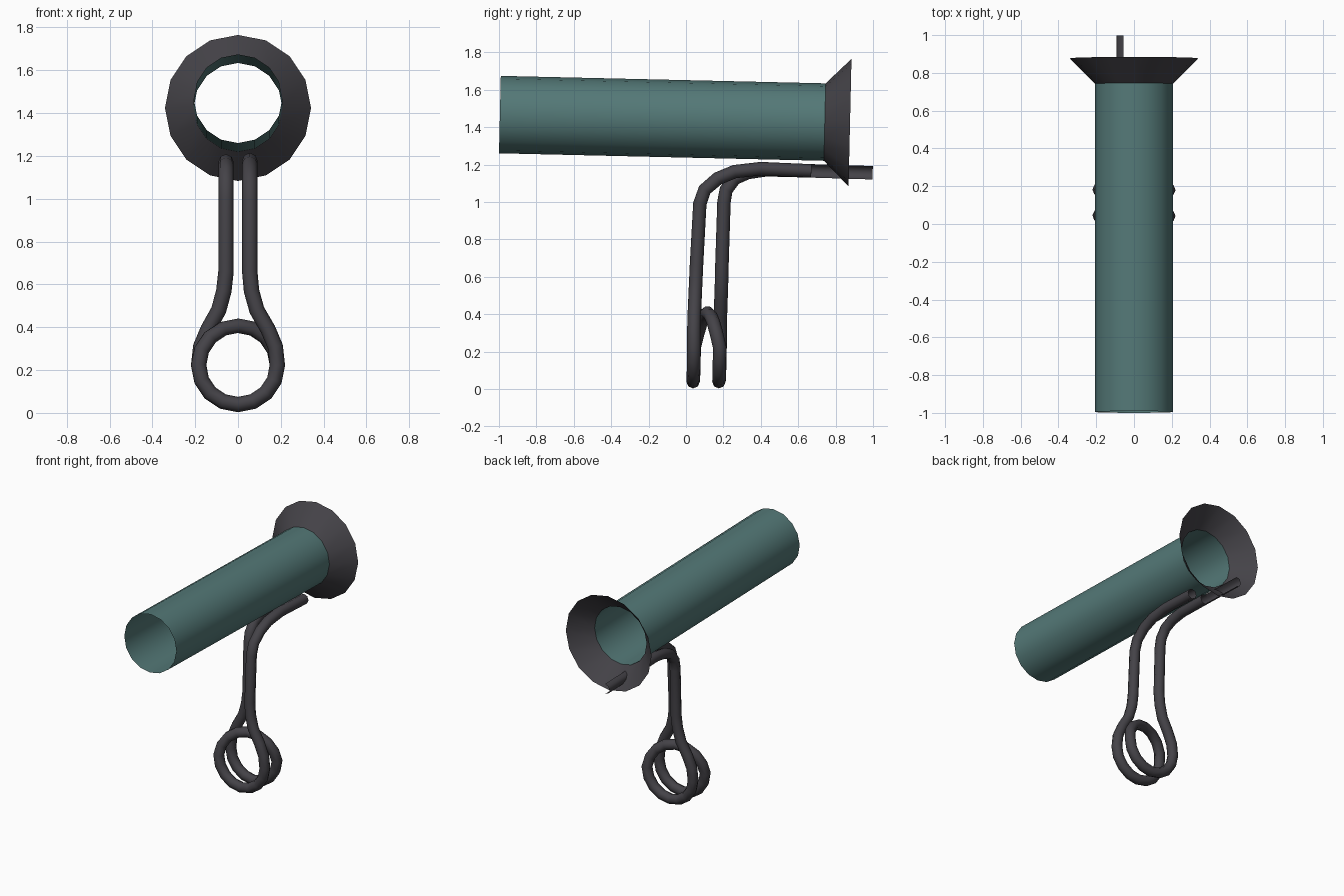
import bpy, bmesh, math
from mathutils import Vector, Matrix

if "Cube" in bpy.data.objects:
    bpy.data.objects.remove(bpy.data.objects["Cube"])


def material(name, rgb):
    m = bpy.data.materials.new(name)
    m.diffuse_color = (*rgb, 1)
    m.use_nodes = True
    m.node_tree.nodes["Principled BSDF"].inputs["Base Color"].default_value = m.diffuse_color
    return m


TEAL = material("dark teal", (0.088, 0.19, 0.185))
DARK = material("charcoal", (0.058, 0.055, 0.064))


def mesh_object(name, mesh, mat):
    obj = bpy.data.objects.new(name, mesh)
    bpy.context.collection.objects.link(obj)
    mesh.materials.clear()
    mesh.materials.append(mat)
    for p in mesh.polygons:
        p.use_smooth = True
    return obj


def shell(name, rings, mat, angles, closed=True):
    """Open shell around an axis close to y: rings are (centre, radius)."""
    bm = bmesh.new()
    tilt = Matrix.Rotation(math.radians(-1.32), 3, 'X')
    rows = [[bm.verts.new(Vector(c) + tilt @ Vector((r * math.cos(a), 0, r * math.sin(a))))
             for a in angles] for c, r in rings]
    n = len(angles)
    for a, b in zip(rows, rows[1:]):
        for i in range(n if closed else n - 1):
            j = (i + 1) % n
            bm.faces.new((a[i], a[j], b[j], b[i]))
    mesh = bpy.data.meshes.new(name)
    bm.to_mesh(mesh)
    bm.free()
    return mesh_object(name, mesh, mat)


def wire(name, points, radius, mat):
    cu = bpy.data.curves.new(name + "_path", 'CURVE')
    cu.dimensions = '3D'
    cu.bevel_depth = radius
    cu.bevel_resolution = 2
    sp = cu.splines.new('POLY')
    sp.points.add(len(points) - 1)
    for p, co in zip(sp.points, points):
        p.co = (*co, 1)
    tmp = bpy.data.objects.new(name + "_path", cu)
    bpy.context.collection.objects.link(tmp)
    dg = bpy.context.evaluated_depsgraph_get()
    mesh = bpy.data.meshes.new_from_object(tmp.evaluated_get(dg))
    bpy.data.objects.remove(tmp)
    mesh.name = name
    return mesh_object(name, mesh, mat)


# barrel tube and flared mouth
full = [i * math.tau / 16 for i in range(16)]
shell("barrel", [((0, -0.995, 1.467), 0.207), ((0, 0.742, 1.427), 0.207)], TEAL, full)
shell("flared_mouth", [((0, 0.742, 1.427), 0.207), ((0, 0.877, 1.424), 0.341)], DARK, full)

# bent wire handle: right arm, leg, one and a half coils, left leg, left arm
path = [(0.055, y, z) for y, z in [(0.67, 1.166), (0.40, 1.178), (0.26, 1.162),
        (0.17, 1.125), (0.10, 1.065), (0.074, 0.99), (0.056, 0.66)]]
path += [(0.063, 0.052, 0.57), (0.088, 0.048, 0.48), (0.14, 0.044, 0.39), (0.174, 0.042, 0.31)]
depth = [0.042, 0.038, 0.044, 0.115, 0.18, 0.176, 0.182]   # y at each quarter turn
for i in range(25):
    a = -i * math.tau / 16
    k = min(i // 4, 5)
    y = depth[k] + (depth[k + 1] - depth[k]) * (i / 4 - k)
    path.append((0.184 * math.cos(a), y, 0.223 + 0.184 * math.sin(a)))
path += [(-0.174, 0.183, 0.31), (-0.14, 0.184, 0.39), (-0.09, 0.187, 0.48), (-0.066, 0.19, 0.57)]
path += [(-0.056, y, z) for y, z in [(0.192, 0.66), (0.203, 1.0), (0.215, 1.065),
         (0.26, 1.125), (0.33, 1.157), (0.43, 1.172), (0.67, 1.166)]]
# the coil turns clockwise seen from the front: right, bottom, left, top
wire("wire_handle", path, 0.036, DARK)

# half-round tail that continues the left arm
half = [math.radians(90 + 45 * i) for i in range(5)]
shell("wire_tail", [((-0.056, 0.67, 1.166), 0.036), ((-0.056, 0.998, 1.156), 0.036)],
      DARK, half, closed=False)
